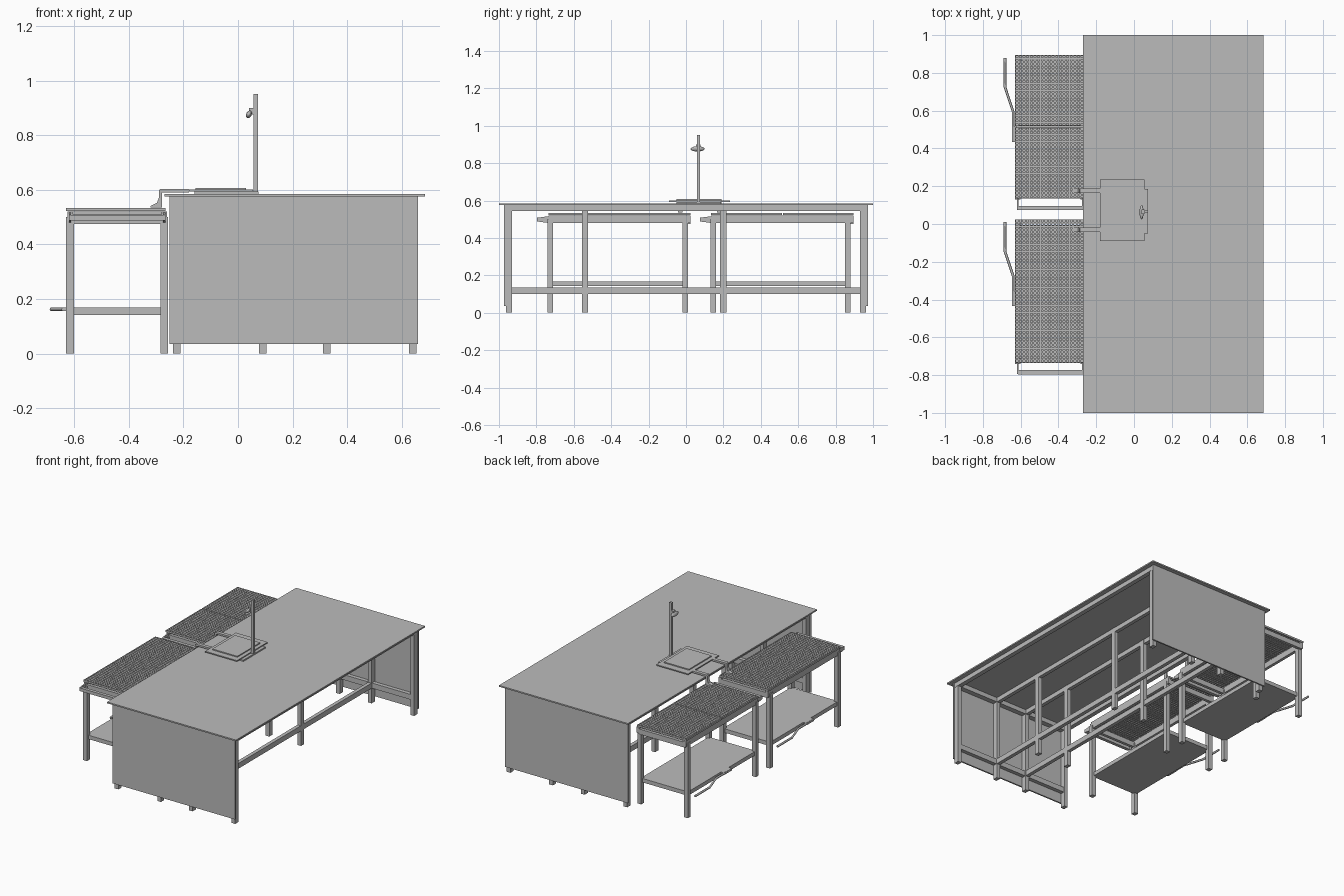
import bpy, bmesh, math
from mathutils import Matrix

cube = bpy.data.objects.get("Cube")
if cube:
    bpy.data.objects.remove(cube, do_unlink=True)

GREY = bpy.data.materials.new("brushed_grey")
GREY.use_nodes = True
GREY.diffuse_color = (0.5, 0.5, 0.5, 1)
GREY.node_tree.nodes["Principled BSDF"].inputs["Base Color"].default_value = (0.5, 0.5, 0.5, 1)


def finish(name, bm):
    bmesh.ops.recalc_face_normals(bm, faces=bm.faces)
    mesh = bpy.data.meshes.new(name)
    bm.to_mesh(mesh)
    bm.free()
    mesh.materials.append(GREY)
    ob = bpy.data.objects.new(name, mesh)
    bpy.context.collection.objects.link(ob)
    return ob


def box(name, x, y, z):
    """Box from (min, max) ranges on each axis."""
    bm = bmesh.new()
    bmesh.ops.create_cube(bm, size=1)
    for v in bm.verts:
        v.co = [r[0] if c < 0 else r[1] for c, r in zip(v.co, (x, y, z))]
    return finish(name, bm)


def around(c, half):
    return (c - half, c + half)


def extrude_y(name, profile, y):
    """Extrude an x-z outline across a y range."""
    bm = bmesh.new()
    face = bm.faces.new([bm.verts.new((px, y[0], pz)) for px, pz in profile])
    res = bmesh.ops.extrude_face_region(bm, geom=[face])
    for v in res["geom"]:
        if isinstance(v, bmesh.types.BMVert):
            v.co.y = y[1]
    return finish(name, bm)


def rod(name, points, radius):
    curve = bpy.data.curves.new(name, "CURVE")
    curve.dimensions = "3D"
    curve.bevel_depth = radius
    curve.bevel_resolution = 1
    curve.use_fill_caps = True
    s = curve.splines.new("POLY")
    s.points.add(len(points) - 1)
    for p, co in zip(s.points, points):
        p.co = (*co, 1)
    curve.materials.append(GREY)
    ob = bpy.data.objects.new(name, curve)
    bpy.context.collection.objects.link(ob)


def perforated(name, x, y, top, pitch=0.019):
    """Thin plate with a regular grid of square holes."""
    nx, ny = round((x[1] - x[0]) / pitch), round((y[1] - y[0]) / pitch)
    bm = bmesh.new()
    bmesh.ops.create_grid(bm, x_segments=nx, y_segments=ny, size=0.5)
    for v in bm.verts:
        v.co = (x[0] + (v.co.x + 0.5) * (x[1] - x[0]),
                y[0] + (v.co.y + 0.5) * (y[1] - y[0]), top)
    cells = list(bm.faces)
    bmesh.ops.inset_individual(bm, faces=cells, thickness=pitch * 0.34)
    bmesh.ops.delete(bm, geom=cells, context="FACES")
    ob = finish(name, bm)
    for p in ob.data.polygons:
        if p.normal.z < 0:
            ob.data.flip_normals()
        break
    mod = ob.modifiers.new("thickness", "SOLIDIFY")
    mod.thickness = 0.012
    mod.offset = -1


# Main table: top, end panels, aprons
box("table_top", (-0.27, 0.685), (-1, 1), (0.575, 0.584))
for side, s in (("front", -1), ("back", 1)):
    box(side + "_panel", (-0.25, 0.66), around(s * 0.968, 0.005), (0.035, 0.575))
    box(side + "_apron", (-0.24, 0.655), around(s * 0.946, 0.017), (0.545, 0.575))
    box(side + "_stretcher", (-0.225, 0.64), around(s * 0.946, 0.013), (0.1, 0.135))
for side, x in (("right", -0.225), ("left", 0.64)):
    box(side + "_apron", around(x, 0.015), (-0.963, 0.963), (0.545, 0.575))

# Table legs and the two long stretchers
LEG_X = (-0.225, 0.09, 0.325, 0.64)
for i, x in enumerate(LEG_X):
    inner = i in (1, 2)
    for y in (-0.946, -0.54, 0.2, 0.946) if inner else (-0.946, 0.946):
        box("table_leg", around(x, 0.0135), around(y, 0.017), (0, 0.575))
    if inner:
        box("long_stretcher", around(x, 0.0125), (-0.946, 0.946), (0.1, 0.135))
        box("top_beam", around(x, 0.0125), (-0.946, 0.946), (0.545, 0.575))


# Side trolleys
def trolley(y0, split):
    x0, x1 = -0.63, -0.265
    ya, yb = y0, y0 + 0.76
    inner_a, inner_b = ya + 0.01, yb - 0.03
    for x in (-0.615, -0.27):
        for y in (inner_a, inner_b):
            box("trolley_leg", around(x, 0.0145), around(y, 0.015), (0, 0.5))
        box("trolley_side_rail", around(x, 0.01), (ya, yb), (0.48, 0.52))
        # push handle arm, tapering outwards
        bm = bmesh.new()
        bmesh.ops.create_cube(bm, size=1)
        for v in bm.verts:
            out = v.co.y < 0
            v.co = (x + v.co.x * 0.008, ya - 0.06 if out else ya,
                    0.498 + v.co.z * (0.02 if out else 0.036))
        finish("handle_arm", bm)
    for y in (ya + 0.01, yb - 0.01):
        box("trolley_cross_rail", (x0 + 0.01, x1 - 0.01), around(y, 0.01), (0.475, 0.51))
    box("handle_bar", (-0.615, -0.265), around(ya - 0.05, 0.011), (0.487, 0.508))
    box("trolley_shelf", (x0 + 0.01, x1 - 0.005), (inner_a, inner_b), (0.142, 0.168))
    # Perforated work surface, in one or two sections
    if split:
        mid = ya + 0.38
        perforated("work_plate_front", (x0, x1), (ya, mid - 0.003), 0.534)
        perforated("work_plate_back", (x0, x1), (mid + 0.003, yb), 0.534)
        box("plate_bearer", (x0 + 0.01, x1 - 0.01), around(mid, 0.01), (0.485, 0.52))
    else:
        perforated("work_plate", (x0, x1), (ya, yb), 0.534)
    # Bent foot pedal on the outer side
    rod("foot_pedal", [(-0.64, yb - 0.46, 0.162), (-0.64, yb - 0.3, 0.162),
                       (-0.683, yb - 0.17, 0.162), (-0.683, yb - 0.015, 0.162)], 0.007)
    box("pedal_mount", (-0.645, -0.62), (yb - 0.46, yb - 0.38), (0.155, 0.168))


trolley(-0.735, False)
trolley(0.135, True)

# Copy stand on the table: base, plate, hooks over the table edge
box("stand_base", (-0.16, 0.075), (-0.05, 0.185), (0.584, 0.593))
box("stand_plate", (-0.18, 0.055), (-0.09, 0.235), (0.593, 0.6))
box("stand_pad", (-0.155, 0.03), (-0.05, 0.19), (0.6, 0.607))
hook = [(-0.18, 0.59), (-0.18, 0.602), (-0.285, 0.602), (-0.29, 0.597), (-0.29, 0.57),
        (-0.297, 0.552), (-0.32, 0.541), (-0.32, 0.535), (-0.278, 0.535), (-0.278, 0.59)]
for y in (-0.03, 0.177):
    extrude_y("edge_hook", hook, around(y, 0.012))

# Column with swivelling head
box("column", (0.056, 0.074), around(0.066, 0.008), (0.59, 0.95))
box("head_clamp", (0.04, 0.056), around(0.066, 0.012), (0.875, 0.9))
bm = bmesh.new()
bmesh.ops.create_uvsphere(bm, u_segments=16, v_segments=8, radius=1)
bmesh.ops.transform(bm, verts=bm.verts, matrix=Matrix.Translation((0.04, 0.062, 0.876))
                    @ Matrix.Rotation(math.radians(25), 4, "Y")
                    @ Matrix.Diagonal((0.01, 0.038, 0.015, 1)))
for f in bm.faces:
    f.smooth = True
finish("swivel_head", bm)
